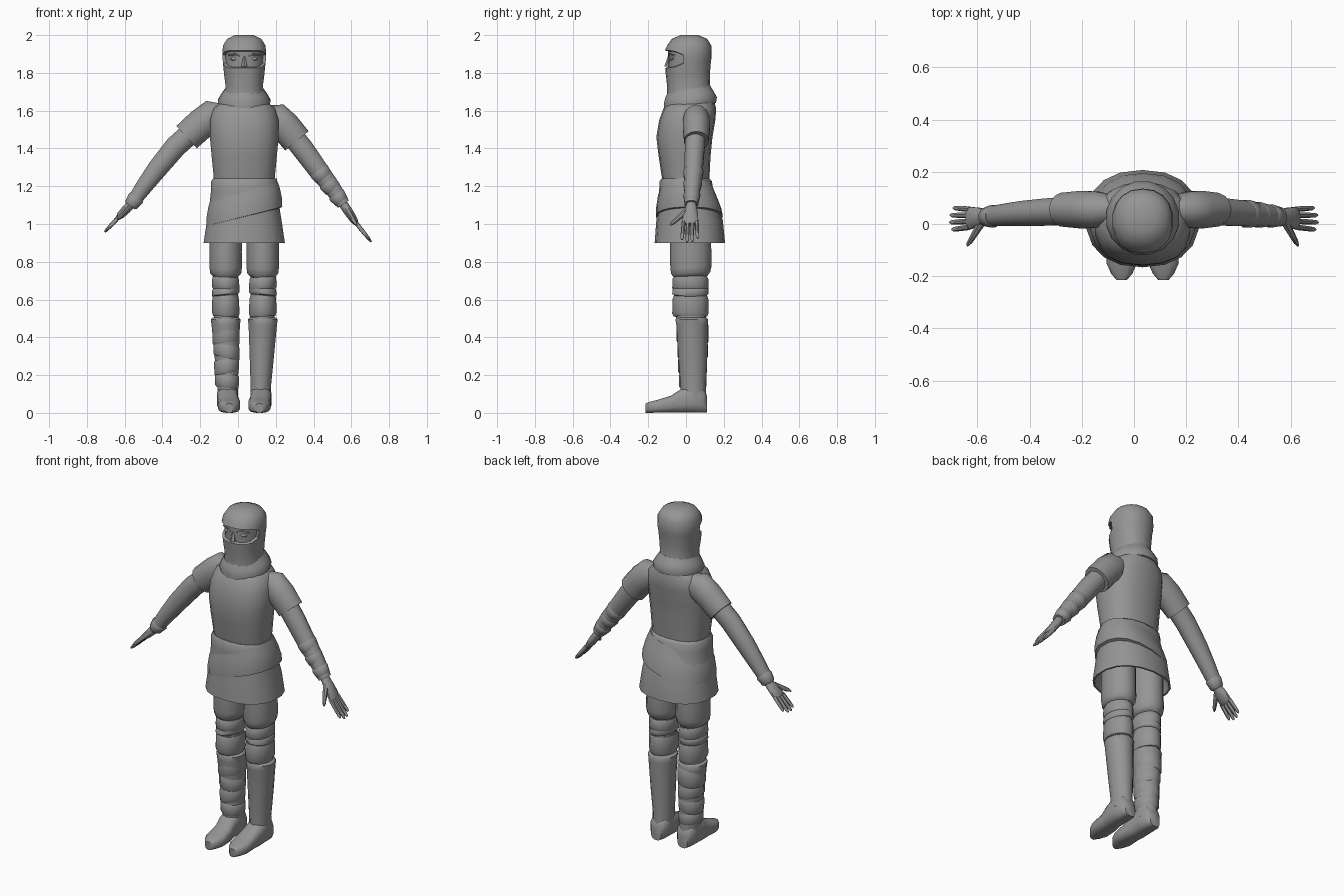
import bpy, bmesh, math
from mathutils import Vector

cube = bpy.data.objects.get("Cube")
if cube:
    bpy.data.objects.remove(cube)

X, Y, Z = Vector((1, 0, 0)), Vector((0, 1, 0)), Vector((0, 0, 1))
MID = 0.033  # body centre line

cloth = bpy.data.materials.new("plain_grey")
cloth.use_nodes = True
GREY = (0.3, 0.3, 0.3, 1)
cloth.diffuse_color = GREY
cloth.node_tree.nodes["Principled BSDF"].inputs["Base Color"].default_value = GREY


def finish(name, bm, angle=50):
    bmesh.ops.recalc_face_normals(bm, faces=bm.faces)
    mesh = bpy.data.meshes.new(name)
    bm.to_mesh(mesh)
    bm.free()
    mesh.materials.append(cloth)
    obj = bpy.data.objects.new(name, mesh)
    bpy.context.collection.objects.link(obj)
    bpy.ops.object.select_all(action='DESELECT')
    obj.select_set(True)
    bpy.context.view_layer.objects.active = obj
    bpy.ops.object.shade_smooth_by_angle(angle=math.radians(angle))
    return obj


def loft(rings, u=X, along=Z, n=14, power=2, tilt=(0, 0)):
    """Skin rings of (centre, radius on u, radius across); along=None follows the path."""
    bm, loops = bmesh.new(), []
    centres = [Vector(r[0]) for r in rings]
    for i, (c, a, b) in enumerate(rings):
        t = along or (centres[min(i + 1, len(rings) - 1)] - centres[max(i - 1, 0)]).normalized()
        v = t.cross(u).normalized()
        loop = []
        for k in range(n):
            ang = math.tau * (k + 0.5) / n
            cs, sn = math.cos(ang), math.sin(ang)
            off = (u * math.copysign(abs(cs) ** (2 / power), cs) * a
                   + v * math.copysign(abs(sn) ** (2 / power), sn) * b)
            off.z += off.x * tilt[0] + off.y * tilt[1]
            loop.append(bm.verts.new(centres[i] + off))
        loops.append(loop)
    for lo, hi in zip(loops, loops[1:]):
        for k in range(n):
            bm.faces.new((lo[k], lo[(k + 1) % n], hi[(k + 1) % n], hi[k]))
    bm.faces.new(loops[0])
    bm.faces.new(loops[-1])
    return bm, loops


def body(name, profile, x=MID, angle=50, **kw):
    """Upright part from (z, half width, front y, back y)."""
    rings = [((x, (f + b) / 2, z), w, (b - f) / 2) for z, w, f, b in profile]
    return finish(name, loft(rings, **kw)[0], angle)


# Torso, skirt with hollow underside, and the slanted waist wrap
body("tunic", [(1.2, .16, -.12, .12), (1.26, .165, -.13, .125), (1.36, .175, -.145, .13),
               (1.46, .184, -.157, .14), (1.55, .184, -.142, .155), (1.61, .165, -.12, .16),
               (1.65, .12, -.09, .15)], n=18, power=2.4)
body("skirt", [(1.24, .168, -.13, .125), (1.225, .178, -.14, .138), (1.18, .178, -.142, .142),
               (1.1, .187, -.147, .168), (1.02, .2, -.157, .195), (.9, .218, -.166, .207),
               (.9, .208, -.156, .197), (1.0, .19, -.14, .17)], n=18, power=2.3)
body("waist_wrap", [(1.2, .172, -.135, .14), (1.14, .192, -.15, .165), (1.08, .203, -.159, .188),
                    (1.04, .204, -.16, .195), (1.035, .18, -.14, .17)], n=18, power=2.3, tilt=(.25, 0))

# Cowl folds around the neck
body("cowl", [(1.62, .12, -.1, .14), (1.625, .137, -.118, .162), (1.655, .142, -.12, .166),
              (1.685, .125, -.112, .15), (1.72, .1, -.095, .13)], n=16, tilt=(0, .12))

# Hood with a sunken eye opening
HOOD = [(1.68, .11, -.1, .14), (1.73, .1, -.1, .128), (1.79, .108, -.107, .126), (1.86, .114, -.11, .132),
        (1.885, .118, -.112, .136), (1.945, .114, -.1, .134), (1.98, .092, -.075, .112), (2.0, .05, -.03, .065)]
bm, loops = loft([((MID, (f + b) / 2, z), w, (b - f) / 2) for z, w, f, b in HOOD], n=18, power=2.2)
for loop, way in ((loops[3], -1), (loops[4], 1)):
    for v in loop:
        v.co.z += way * .034 * max(0, min(1, (.01 - v.co.y) / .08))
slot = [f for f in bm.faces if len(f.verts) == 4 and f.calc_center_median().y < -.02
        and all(v in loops[3] or v in loops[4] for v in f.verts)]
bmesh.ops.recalc_face_normals(bm, faces=bm.faces)
bmesh.ops.inset_region(bm, faces=slot, thickness=.005, depth=-.016)
finish("hood", bm, 40)

# Eyes, brows and nose inside the opening
for side, label in ((1, "left"), (-1, "right")):
    bm = bmesh.new()
    bmesh.ops.create_uvsphere(bm, u_segments=10, v_segments=6, radius=.02)
    for v in bm.verts:
        v.co = Vector((v.co.x * 1.2, v.co.y, v.co.z * .6)) + Vector((MID + side * .05, -.069, 1.875))
    finish(label + "_eye", bm)
    finish(label + "_brow", loft([((MID + side * .018, -.088, 1.888), .008, .005),
                                  ((MID + side * .05, -.083, 1.9), .009, .006),
                                  ((MID + side * .085, -.064, 1.893), .007, .004)], u=Y, along=None, n=6)[0])
body("nose", [(1.835, .018, -.115, -.07), (1.865, .011, -.104, -.07), (1.9, .009, -.092, -.07)], n=6)

# Legs and feet, the right shin wrapped in slanted cloth
for side, label in ((1, "left"), (-1, "right")):
    lx, fx = MID + side * .098, MID + side * .088
    body(label + "_trouser", [(1.02, .088, -.08, .13), (.85, .087, -.085, .134), (.77, .088, -.083, .135),
                              (.74, .084, -.078, .128), (.72, .066, -.062, .112)], x=lx, tilt=(0, .05))
    body(label + "_knee", [(.76, .066, -.06, .11), (.6, .066, -.06, .11), (.46, .064, -.05, .105)], x=lx)
    for z, w, lean in ((.685, .035, .1), (.645, .022, -.12), (.565, .055, .06)):
        body(label + "_knee_band", [(z - w, .068, -.064, .112), (z - w * .7, .074, -.073, .119),
                                    (z + w * .7, .073, -.071, .118), (z + w, .068, -.064, .112)],
             x=lx, tilt=(lean * side, 0))
    shin = [((lx, .03, .505), .07, .078), ((lx, .03, .495), .081, .086), ((lx, .032, .465), .077, .083),
            ((fx + side * .005, .036, .3), .066, .077), ((fx, .038, .15), .056, .068),
            ((fx, .04, .07), .056, .068)]
    finish(label + "_boot", loft(shin)[0])
    if side < 0:
        for z, w, lean in ((.42, .05, .12), (.33, .04, -.25), (.25, .04, .2), (.17, .035, -.1)):
            g = .058 + .04 * (z - .15)
            cx = fx - .006 * z / .3
            body("right_shin_wrap", [(z - w, g, .035 - g * 1.15, .036 + g * 1.15),
                                     (z - w * .8, g + .005, .03 - g * 1.15, .041 + g * 1.15),
                                     (z + w * .8, g + .006, .03 - g * 1.15, .041 + g * 1.15),
                                     (z + w, g, .035 - g * 1.15, .036 + g * 1.15)], x=cx, tilt=(lean, 0))
    foot = [(.112, .034, .09), (.09, .052, .13), (.03, .057, .15), (-.03, .056, .125), (-.08, .058, .092),
            (-.15, .06, .07), (-.19, .042, .06), (-.215, .02, .05)]
    finish(label + "_foot", loft([((fx - side * .008 * (y < -.05), y, h / 2), w, h / 2)
                                  for y, w, h in foot], along=Y, n=12, power=3)[0])

# Arms: (x, z) path of sleeve, forearm and hand for each side
ARMS = {
    "left": ([(.13, 1.58), (.2, 1.555), (.25, 1.515), (.312, 1.44)],
             [(.27, 1.49), (.345, 1.395), (.425, 1.285), (.5, 1.19), (.558, 1.105)],
             (.628, 1.0), (.706, .905)),
    "right": ([(-.06, 1.585), (-.135, 1.57), (-.195, 1.53), (-.272, 1.46)],
              [(-.23, 1.5), (-.33, 1.41), (-.425, 1.295), (-.5, 1.195), (-.56, 1.11)],
              (-.638, 1.03), (-.706, .957)),
}
for label, (sleeve, fore, knuckle, tip) in ARMS.items():
    size = ((.05, .05), (.07, .088), (.074, .082), (.066, .08))
    rings = [((x, .055, z), a, b) for (x, z), (a, b) in zip(sleeve, size)]
    rings.append((rings[-1][0], .05, .06))
    for k in (0, 1, 2):
        rings[k] = (rings[k][0], rings[k][1], rings[k][2])
    finish(label + "_sleeve", loft(rings, u=Y, along=None, n=14)[0])
    size = ((.055, .06), (.054, .06), (.05, .055), (.044, .046), (.038, .036))
    rings = [((x, .052 - .006 * i, z), a, b) for i, ((x, z), (a, b)) in enumerate(zip(fore, size))]
    finish(label + "_forearm", loft(rings, u=Y, along=None, n=12)[0])

    # Cloth bands on the left forearm, a single cuff on the right
    start, end = Vector(rings[2][0]), Vector(rings[4][0])
    for f in ((.0, .35, .7) if label == "left" else (.82,)):
        a, b = start.lerp(end, f), start.lerp(end, f + .26)
        r, s = .053 - .013 * f, .051 - .016 * (f + .1)
        finish(label + "_arm_band", loft([(a, r - .004, r), (a.lerp(b, .15), r + .002, r + .004),
                                          (a.lerp(b, .85), s + .001, s + .002), (b, s - .006, s - .005)],
                                         u=Y, along=None, n=12)[0])

    # Palm, four fingers and a thumb
    wrist = end
    knuckles = Vector((knuckle[0], .022, knuckle[1]))
    tips = Vector((tip[0], .02, tip[1]))
    finish(label + "_palm", loft([(wrist, .026, .024), (wrist.lerp(knuckles, .4), .038, .024),
                                  (wrist.lerp(knuckles, .8), .044, .02), (knuckles, .04, .012)],
                                 u=Y, along=None, n=10)[0])
    for i, length in enumerate((.88, 1, .97, .8)):
        dy = Vector((0, (i - 1.5) * .023, 0))
        base = knuckles.lerp(wrist, .1) + dy
        end = knuckles.lerp(tips, length) + dy * 1.2
        finish(label + "_finger", loft([(base, .011, .012), (base.lerp(end, .55), .0105, .011),
                                        (base.lerp(end, .9), .009, .008), (end, .004, .004)],
                                       u=Y, along=None, n=7)[0])
    root = wrist.lerp(knuckles, .3) + Vector((0, -.02, 0))
    end = knuckles + Vector((0, -.105, -.005))
    finish(label + "_thumb", loft([(root, .018, .016), (root.lerp(end, .5), .014, .014),
                                   (root.lerp(end, .85), .011, .011), (end, .005, .005)],
                                  u=X, along=None, n=7)[0])
